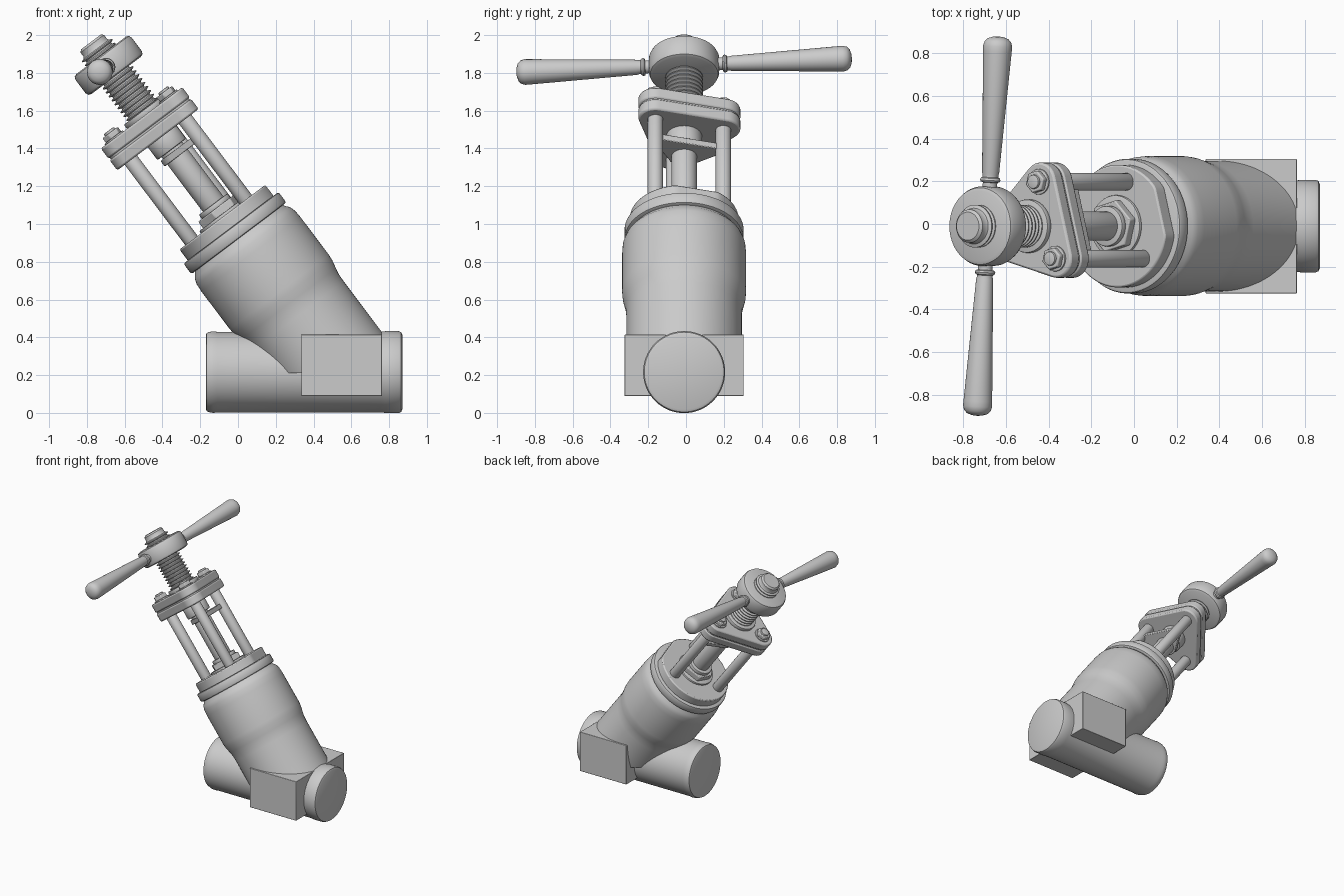
import bpy, bmesh, math
from mathutils import Matrix, Vector

if "Cube" in bpy.data.objects:
    bpy.data.objects.remove(bpy.data.objects["Cube"])

Y0 = -0.01
TILT = math.radians(-37)
# bonnet frame: local z runs up the inclined stem axis
AXIS = Matrix.Translation((0, Y0, 0)) @ Matrix.Rotation(TILT, 4, 'Y') @ Matrix.Translation((0.56, 0, 0))
PIPE = Matrix.Translation((0, Y0, 0.216)) @ Matrix.Rotation(math.pi / 2, 4, 'Y')
PHI = math.radians(15)                      # rotation of the three-rod yoke
RODS = [PHI + math.radians(a) for a in (60, -60, 180)]
ROD_R = 0.215


def finish(bm, name, matrix, bevel=0.0):
    bm.transform(matrix)
    bmesh.ops.recalc_face_normals(bm, faces=bm.faces)
    me = bpy.data.meshes.new(name)
    bm.to_mesh(me)
    bm.free()
    ob = bpy.data.objects.new(name, me)
    bpy.context.collection.objects.link(ob)
    bpy.ops.object.select_all(action='DESELECT')
    ob.select_set(True)
    bpy.context.view_layer.objects.active = ob
    bpy.ops.object.shade_smooth_by_angle(angle=math.radians(32))
    if bevel:
        m = ob.modifiers.new("edge", 'BEVEL')
        m.width, m.segments = bevel, 2
        m.limit_method, m.angle_limit = 'ANGLE', math.radians(40)
    return ob


def revolved(profile, n=64):
    """Closed solid from (radius, height) points."""
    bm = bmesh.new()
    rings = [[bm.verts.new((r * math.cos(2 * math.pi * i / n), r * math.sin(2 * math.pi * i / n), h))
              for i in range(n)] for r, h in profile]
    for a, b in zip(rings, rings[1:]):
        for i in range(n):
            j = (i + 1) % n
            bm.faces.new((a[i], a[j], b[j], b[i]))
    bm.faces.new(rings[0][::-1])
    bm.faces.new(rings[-1])
    return bm


def lathe(name, profile, matrix=AXIS, n=64):
    return finish(revolved(profile, n), name, matrix)


def disc(name, r, a, b, c=0.01, matrix=AXIS, n=64):
    """Cylinder with softly chamfered rims."""
    k = 0.3 * c
    return lathe(name, [(r - c, a), (r - k, a + k), (r, a + c), (r, b - c), (r - k, b - k), (r - c, b)], matrix, n)


def prism(name, pts, a, b, bevel=0.0, matrix=AXIS):
    bm = bmesh.new()
    lo = [bm.verts.new((x, y, a)) for x, y in pts]
    hi = [bm.verts.new((x, y, b)) for x, y in pts]
    bm.faces.new(lo[::-1])
    bm.faces.new(hi)
    for i in range(len(pts)):
        j = (i + 1) % len(pts)
        bm.faces.new((lo[i], lo[j], hi[j], hi[i]))
    return finish(bm, name, matrix, bevel)


def polar(r, a):
    return (r * math.cos(a), r * math.sin(a))


def hull_outline(circles, steps=14):
    """Rounded outline round circles (cx, cy, r, mid angle, half sweep)."""
    return [(cx + r * math.cos(m + h * (2 * i / steps - 1)), cy + r * math.sin(m + h * (2 * i / steps - 1)))
            for cx, cy, r, m, h in circles for i in range(steps + 1)]


def hexagon(r, turn=0.0):
    return [polar(r, turn + i * math.pi / 3) for i in range(6)]


# through pipe
lathe("pipe", [(0.195, -0.17), (0.207, -0.166), (0.213, -0.15), (0.216, -0.13), (0.213, -0.11),
               (0.213, 0.755), (0.217, 0.785), (0.217, 0.85), (0.211, 0.864), (0.197, 0.87)], PIPE, 96)

# rectangular block across the outlet
bm = bmesh.new()
bmesh.ops.create_cube(bm, size=1)
finish(bm, "outlet_block", Matrix.Translation((0.549, Y0, 0.252)) @ Matrix.Diagonal((0.427, 0.63, 0.325, 1)), 0.003)

# inclined body, trimmed inside the pipe and block
bm = revolved([(0.29, 0.74), (0.298, 0.725), (0.315, 0.705), (0.325, 0.675), (0.328, 0.63), (0.328, 0.38),
               (0.325, 0.345), (0.315, 0.3), (0.308, 0.265), (0.306, 0.22), (0.305, -0.55)], 96)
bm.transform(AXIS)
for co, no in (((0, 0, 0.21), (0, 0, -1)), ((0.76, 0, 0), (1, 0, 0))):
    bmesh.ops.bisect_plane(bm, geom=bm.verts[:] + bm.edges[:] + bm.faces[:],
                           plane_co=co, plane_no=no, clear_outer=True)
    bmesh.ops.holes_fill(bm, edges=[e for e in bm.edges if e.is_boundary], sides=0)
finish(bm, "body", Matrix.Identity(4))

# bonnet flange: round lower ring, upper ring with a flat
disc("flange_lower", 0.315, 0.735, 0.805, 0.012, n=96)
flat = Vector((math.cos(PHI), math.sin(PHI)))
rim = []
for i in range(96):
    p = Vector(polar(0.287, PHI + 2 * math.pi * i / 96))
    p -= flat * max(0, p.dot(flat) - 0.262)
    rim.append(tuple(p))
prism("flange_upper", rim, 0.80, 0.877, 0.008)

# stem packing nut
disc("gland_seat", 0.145, 0.87, 0.892, 0.006)
prism("gland_nut", hexagon(0.125, PHI), 0.885, 0.935, 0.006)
disc("gland_collar", 0.095, 0.93, 0.962, 0.006)

# smooth stem and sleeve under the yoke
disc("stem", 0.068, 0.88, 1.45, 0.004, n=48)
disc("yoke_sleeve", 0.095, 1.325, 1.42, 0.008)

# anti-rotation plate between the two side rods
tip = [polar(0.165, a) for a in RODS[:2]]
prism("guide_plate", hull_outline([(*tip[1], 0.035, PHI - 1.05, 1.05), (*tip[0], 0.035, PHI + 1.05, 1.05),
                                   (0, 0, 0.085, PHI + math.pi, 1.05)]), 1.275, 1.312, 0.004)

# three-cornered yoke plates, rods and bolts
corners = [(*polar(ROD_R, a), 0.09, a, math.pi / 3) for a in sorted(RODS)]
inner = [(x, y, 0.082, a, h) for x, y, r, a, h in corners]
prism("yoke_plate_lower", hull_outline(corners), 1.41, 1.478, 0.01)
prism("yoke_joint", hull_outline(inner), 1.47, 1.495)
prism("yoke_plate_upper", hull_outline(corners), 1.487, 1.555, 0.01)
for i, a in enumerate(RODS, 1):
    at = AXIS @ Matrix.Translation((*polar(ROD_R, a), 0))
    disc(f"rod_{i}", 0.041, 0.86, 1.43, 0.003, at, 32)
    disc(f"bolt_washer_{i}", 0.06, 1.55, 1.563, 0.003, at, 32)
    prism(f"bolt_head_{i}", hexagon(0.054, a), 1.56, 1.593, 0.006, at)
    disc(f"bolt_tip_{i}", 0.033, 1.585, 1.606, 0.006, at, 32)
disc("stem_bush", 0.125, 1.55, 1.582, 0.006)

# threaded spindle
pitch, start = 0.026, 1.55
thread = [(0.084, start)]
for k in range(17):
    z = start + k * pitch
    thread += [(0.084, z + 0.005), (0.1, z + 0.011), (0.1, z + 0.017), (0.084, z + 0.023)]
thread += [(0.078, 2.0), (0.078, 2.025), (0.066, 2.037)]
lathe("threaded_spindle", thread, n=48)

# hub and the two tapered handles
disc("hub", 0.186, 1.815, 1.948, 0.022, n=96)
for name, side in (("handle_back", 1), ("handle_front", -1)):
    turn = AXIS @ Matrix.Translation((0, 0, 1.882)) @ Matrix.Rotation(math.radians(-4), 4, 'Z') \
        @ Matrix.Rotation(-side * math.pi / 2, 4, 'X')
    lathe(name, [(0.034, 0.15), (0.034, 0.205), (0.044, 0.208), (0.048, 0.216), (0.044, 0.226), (0.037, 0.23),
                 (0.037, 0.24), (0.04, 0.25), (0.067, 0.82), (0.068, 0.845), (0.062, 0.866), (0.048, 0.88),
                 (0.025, 0.888), (0.004, 0.89)], turn, 40)
